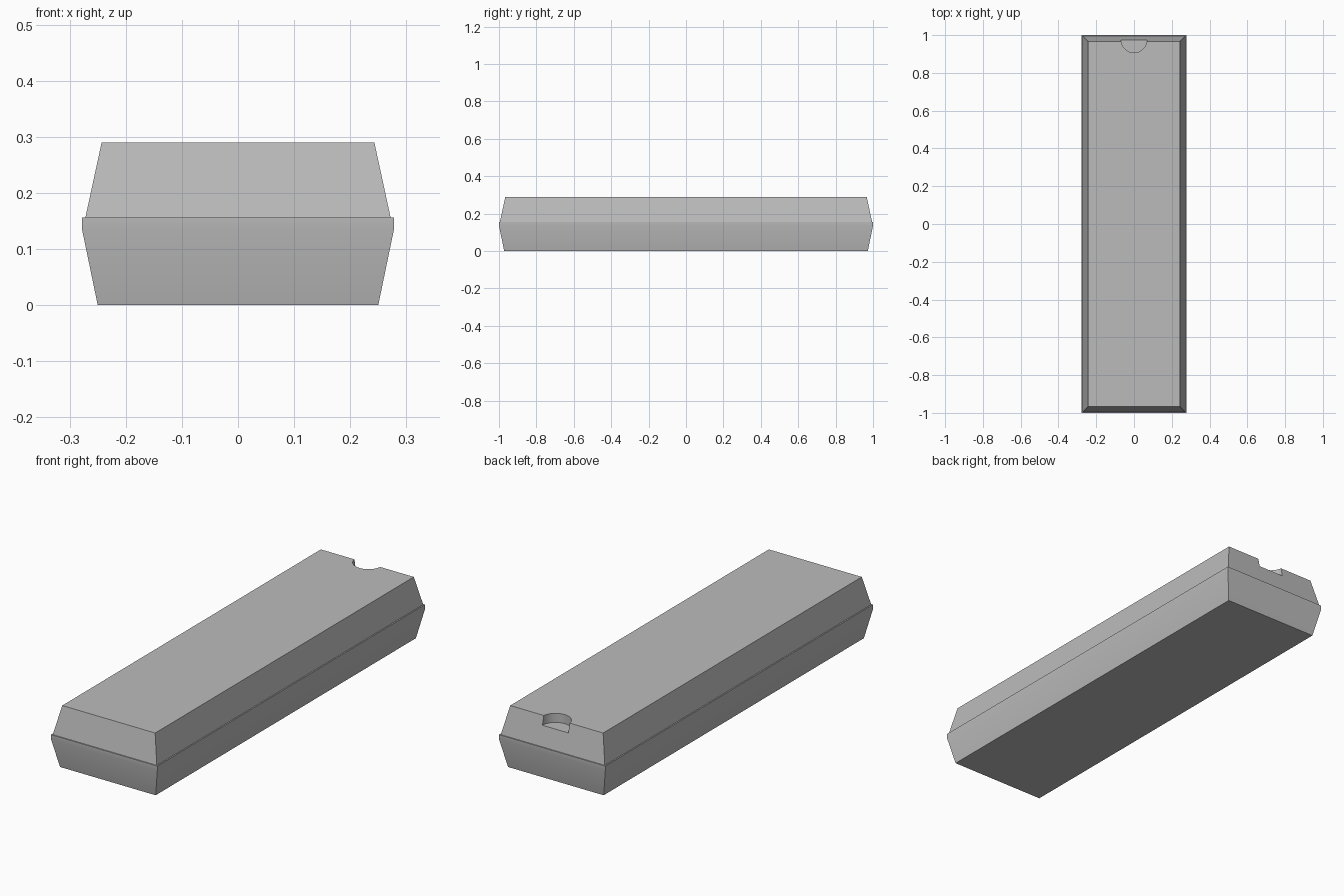
import bpy, bmesh

cube = bpy.data.objects.get("Cube")
if cube:
    bpy.data.objects.remove(cube, do_unlink=True)

grey = bpy.data.materials.new("plain_grey")
grey.use_nodes = True
colour = (0.5, 0.5, 0.5, 1)
grey.diffuse_color = colour
grey.node_tree.nodes["Principled BSDF"].inputs["Base Color"].default_value = colour


def tapered_box(name, levels):
    """Closed box from rectangular rings given as (half width, half length, height)."""
    bm = bmesh.new()
    rings = [[bm.verts.new((sx * w, sy * l, z))
              for sx, sy in ((-1, -1), (1, -1), (1, 1), (-1, 1))]
             for w, l, z in levels]
    for low, high in zip(rings, rings[1:]):
        for i in range(4):
            j = (i + 1) % 4
            bm.faces.new((low[i], low[j], high[j], high[i]))
    bm.faces.new(rings[0][::-1])
    bm.faces.new(rings[-1])
    mesh = bpy.data.meshes.new(name)
    bm.to_mesh(mesh)
    bm.free()
    obj = bpy.data.objects.new(name, mesh)
    bpy.context.collection.objects.link(obj)
    mesh.materials.append(grey)
    return obj


def smooth(obj):
    bpy.ops.object.select_all(action='DESELECT')
    obj.select_set(True)
    bpy.context.view_layer.objects.active = obj
    bpy.ops.object.shade_smooth_by_angle(angle=0.52)


# Flared base with a short upright rim
base = tapered_box("base", [(0.25, 0.972, 0), (0.278, 1.0, 0.135), (0.278, 1.0, 0.156)])
smooth(base)

# Lid narrowing towards the top
lid = tapered_box("lid", [(0.272, 0.995, 0.156), (0.243, 0.966, 0.29)])

# Half-round thumb notch in the back edge of the lid
bpy.ops.mesh.primitive_cylinder_add(vertices=48, radius=0.068, depth=0.1,
                                    location=(0, 0.975, 0.297))
cutter = bpy.context.object
cutter.name = "notch_cutter"
cutter.data.materials.append(grey)
notch = lid.modifiers.new("thumb_notch", 'BOOLEAN')
notch.operation = 'DIFFERENCE'
notch.solver = 'EXACT'
notch.object = cutter

# Apply the cut and drop the cutter
bpy.context.view_layer.objects.active = lid
bpy.ops.object.modifier_apply(modifier=notch.name)
bpy.data.objects.remove(cutter, do_unlink=True)
smooth(lid)
